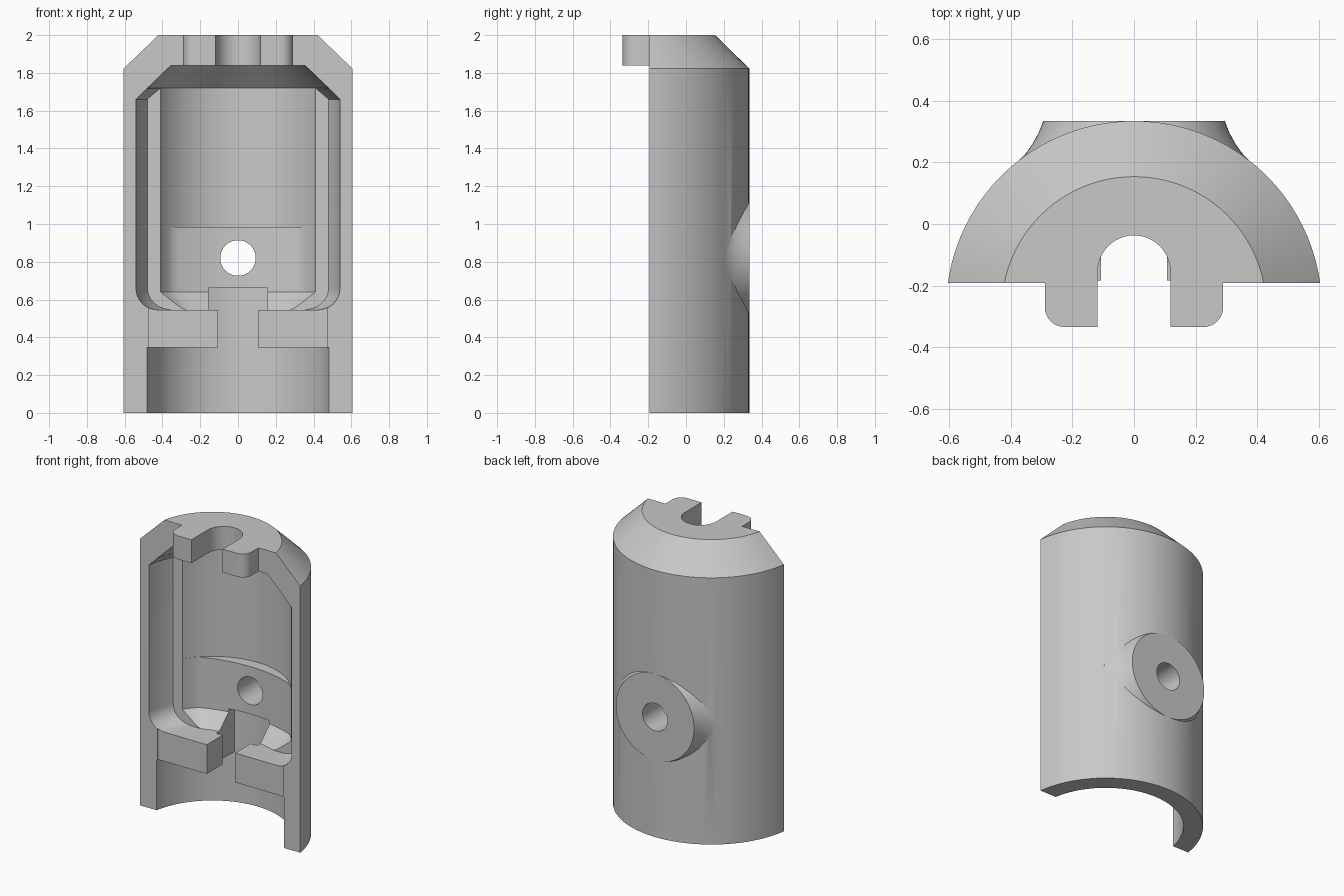
import bpy, bmesh, math
from mathutils import Matrix, Vector

if "Cube" in bpy.data.objects:
    bpy.data.objects.remove(bpy.data.objects["Cube"])

SEG = 96
AXIS_Y = -0.276      # centre line of the tube
CUT_Y = -0.192       # plane where the tube is halved
STEP_Y = -0.014      # back of the wide front recess
HOLE_Z = 0.82
BORE = 0.488

grey = bpy.data.materials.new("light_grey")
grey.use_nodes = True
grey.diffuse_color = (0.58, 0.58, 0.58, 1)
grey.node_tree.nodes["Principled BSDF"].inputs["Base Color"].default_value = (0.58, 0.58, 0.58, 1)


def loft(name, rings, matrix=None, clips=()):
    """Solid skinned through rings of points; each clip is (point, outward normal)."""
    bm = bmesh.new()
    loops = [[bm.verts.new(p) for p in ring] for ring in rings]
    for a, b in zip(loops, loops[1:]):
        n = len(a)
        for i in range(n):
            j = (i + 1) % n
            bm.faces.new((a[i], a[j], b[j], b[i]))
    bm.faces.new(loops[0])
    bm.faces.new(loops[-1])
    for point, normal in clips:
        geom = bm.verts[:] + bm.edges[:] + bm.faces[:]
        cut = bmesh.ops.bisect_plane(bm, geom=geom, plane_co=point, plane_no=normal,
                                     clear_outer=True)["geom_cut"]
        edges = [e for e in cut if isinstance(e, bmesh.types.BMEdge)]
        bmesh.ops.edgeloop_fill(bm, edges=edges)
    bmesh.ops.recalc_face_normals(bm, faces=bm.faces[:])
    if matrix:
        bm.transform(matrix)
    mesh = bpy.data.meshes.new(name)
    bm.to_mesh(mesh)
    bm.free()
    mesh.materials.append(grey)
    obj = bpy.data.objects.new(name, mesh)
    bpy.context.collection.objects.link(obj)
    return obj


def circle(r, z, cy=AXIS_Y):
    angles = [2 * math.pi * i / SEG for i in range(SEG)]
    return [(r * math.cos(a), cy + r * math.sin(a), z) for a in angles]


def revolve(name, profile, cy=AXIS_Y, **kw):
    return loft(name, [circle(r, z, cy) for r, z in profile], **kw)


def prism(name, outline, z0, z1):
    return loft(name, [[(x, y, z) for x, y in outline] for z in (z0, z1)])


def box(name, x0, x1, y0, y1, z0, z1):
    return prism(name, [(x0, y0), (x1, y0), (x1, y1), (x0, y1)], z0, z1)


def pad_ring(inset, z):
    """Bore section whose back is flattened by a wider arc."""
    ring, offset, wide = [], 0.487, 0.898 - inset
    for i in range(SEG):
        a = 2 * math.pi * i / SEG
        c, s = math.cos(a), math.sin(a)
        r = min(BORE - 0.001 - inset, -offset * s + math.sqrt(wide ** 2 - (offset * c) ** 2))
        ring.append((r * c, AXIS_Y + r * s, z))
    return ring


def combine(target, tool, operation):
    mod = target.modifiers.new("bool", "BOOLEAN")
    mod.operation, mod.solver, mod.object = operation, "EXACT", tool
    graph = bpy.context.evaluated_depsgraph_get()
    mesh = bpy.data.meshes.new_from_object(target.evaluated_get(graph))
    target.modifiers.clear()
    target.data = mesh
    bpy.data.objects.remove(tool)


# Half tube with a bevelled top
body = revolve("half_housing", [(0.611, 0), (0.611, 1.823), (0.43, 2)],
               clips=[((0, CUT_Y, 0), (0, -1, 0))])

# Flared round boss on the back
to_back = Matrix.Translation((0, 0, HOLE_Z)) @ Matrix.Rotation(-math.pi / 2, 4, "X")
flare = [(0.4, 0.1), (0.4, 0.186), (0.374, 0.207), (0.35, 0.232),
         (0.33, 0.26), (0.31, 0.297), (0.295, 0.335)]
combine(body, revolve("boss", flare, cy=0, matrix=to_back), "UNION")

# Two rounded tabs at the top front
for side in (-1, 1):
    corner = [(0.225 + 0.065 * math.sin(t), -0.27 - 0.065 * math.cos(t))
              for t in (math.pi / 2 * k / 8 for k in range(9))]
    outline = [(0.118, -0.335)] + corner + [(0.29, -0.17), (0.118, -0.17)]
    combine(body, prism("tab", [(side * x, y) for x, y in outline], 1.84, 2), "UNION")

# Cavity: lower bore, flattened pocket, upper bore with conical ceiling
ceiling = [(0.365, 1.84)]
cutters = [
    revolve("lower_bore", [(BORE, -0.1), (BORE, 0.345)]),
    loft("pocket", [pad_ring(0.1, 0.545), pad_ring(0, 0.64), pad_ring(0, 1.2)]),
    revolve("upper_bore", [(BORE, 0.985), (BORE, 1.719)] + ceiling),
]

# Wider front recess with a rounded bottom
fillet = [(0.432 + 0.115 * math.sin(t), 0.66 - 0.115 * math.cos(t))
          for t in (math.pi / 2 * k / 8 for k in range(9))]
cutters.append(revolve("front_recess", fillet + [(0.547, 1.66)] + ceiling,
                       clips=[((0, STEP_Y, 0), (0, 1, 0))]))

# Keyed slot through the ledge: narrow in front, wide behind
cutters.append(box("narrow_slot", -0.107, 0.107, -0.5, 0.05, 0.2, 0.6))
cutters.append(revolve("wide_slot", [(BORE - 0.001, 0.25), (BORE - 0.001, 0.66)], clips=[
    ((0.155, 0, 0), (1, 0, 0)), ((-0.155, 0, 0), (-1, 0, 0)), ((0, STEP_Y, 0), (0, -1, 0))]))
cutters.append(box("ledge_relief", -0.475, 0.475, -0.5, -0.184, 0.3, 0.56))

# Round-ended slot in the top plate
arc = [(0.118 * math.cos(t), -0.155 + 0.118 * math.sin(t))
       for t in (math.pi * k / 24 for k in range(25))]
cutters.append(prism("top_slot", [(0.118, -0.5)] + arc + [(-0.118, -0.5)], 1.8, 2.1))

# Screw hole through the boss
cutters.append(revolve("screw_hole", [(0.094, 0), (0.094, 0.5)], cy=0, matrix=to_back))

for cutter in cutters:
    combine(body, cutter, "DIFFERENCE")

bpy.ops.object.select_all(action="DESELECT")
body.select_set(True)
bpy.context.view_layer.objects.active = body
bpy.ops.object.shade_smooth_by_angle(angle=math.radians(25))
